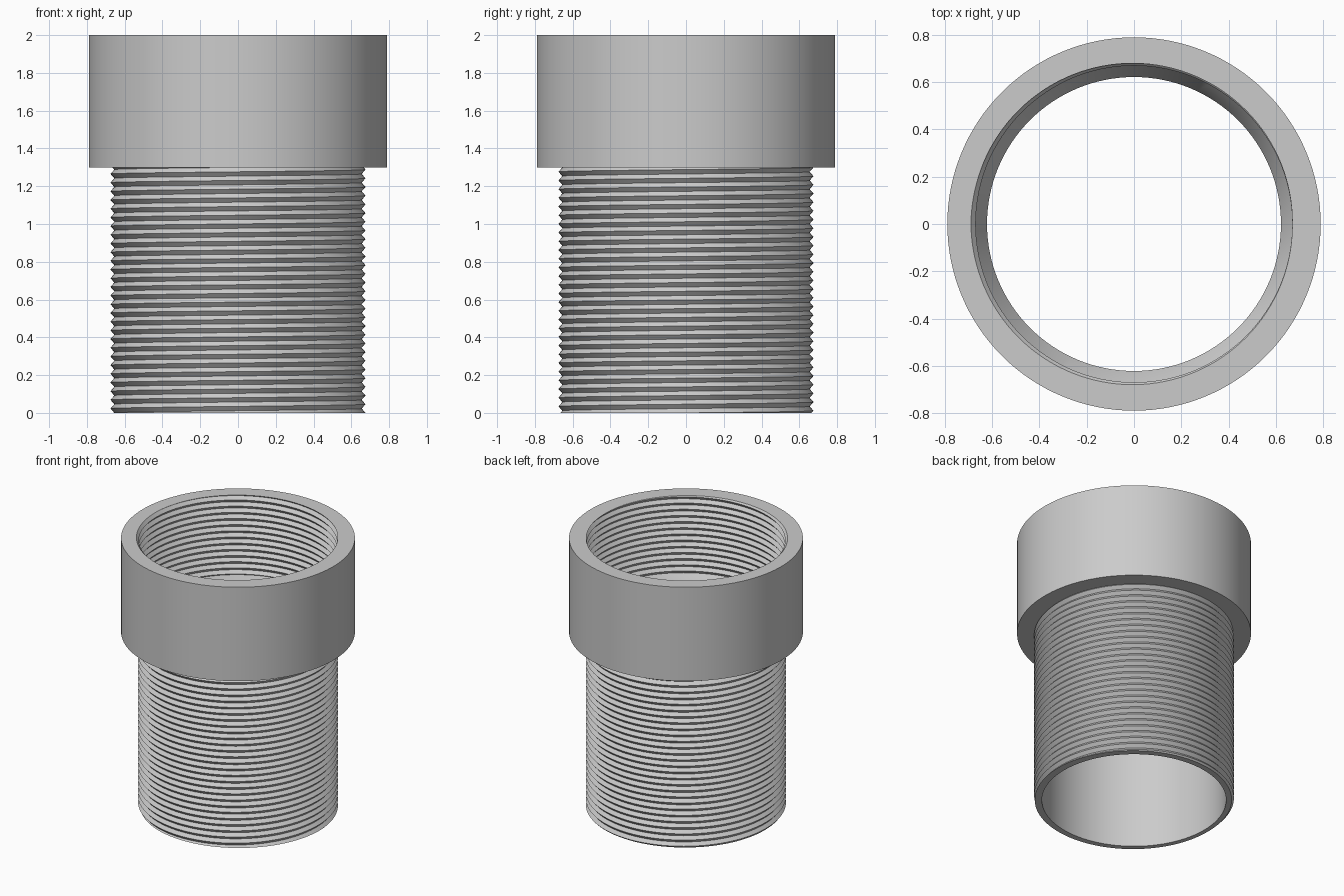
import bpy
import bmesh
from math import cos, sin, tau, floor, ceil

cube = bpy.data.objects.get("Cube")
if cube:
    bpy.data.objects.remove(cube, do_unlink=True)

SEGMENTS = 128
PITCH = 0.046
BORE, COLLAR_R = 0.622, 0.79
STEP, TOP, THREAD_END = 1.3, 2.0, 1.41

grey = bpy.data.materials.new("plain grey")
grey.use_nodes = True
colour = (0.6, 0.6, 0.6, 1)
grey.diffuse_color = colour
grey.node_tree.nodes["Principled BSDF"].inputs["Base Color"].default_value = colour


def thread(turn, z_low, z_high, r_root, r_crest, start):
    """Zigzag outline of a right-handed thread at one angle, bottom to top."""
    points = []
    first = floor(2 * z_low / PITCH) - 3
    last = ceil(2 * z_high / PITCH) + 3
    for k in range(first, last + 1):
        z = min(max((k / 2 + turn + start) * PITCH, z_low), z_high)
        phase = (z / PITCH - turn - start) % 1
        crest = abs(2 * phase - 1)
        points.append((r_root + (r_crest - r_root) * crest, z))
    return points


def sweep(name, outline):
    """Revolve a closed outline that shifts with the angle, then weld the seam."""
    bm = bmesh.new()
    columns = []
    for j in range(SEGMENTS + 1):
        turn = j / SEGMENTS
        a = tau * turn
        columns.append([bm.verts.new((r * cos(a), r * sin(a), z))
                        for r, z in outline(turn)])
    for left, right in zip(columns, columns[1:]):
        for i in range(len(left)):
            n = (i + 1) % len(left)
            bm.faces.new((left[i], right[i], right[n], left[n]))
    bmesh.ops.remove_doubles(bm, verts=bm.verts, dist=0.00002)
    bmesh.ops.recalc_face_normals(bm, faces=bm.faces)
    mesh = bpy.data.meshes.new(name)
    bm.to_mesh(mesh)
    bm.free()
    mesh.materials.append(grey)
    obj = bpy.data.objects.new(name, mesh)
    bpy.context.collection.objects.link(obj)
    bpy.ops.object.select_all(action="DESELECT")
    obj.select_set(True)
    bpy.context.view_layer.objects.active = obj
    bpy.ops.object.shade_smooth_by_angle()
    return obj


# Lower pipe: smooth bore, external thread
def pipe_outline(turn):
    return [(BORE, STEP), (BORE, 0)] + thread(turn, 0, STEP, 0.655, 0.675, 0)


# Upper collar: smooth outside, internal thread, tapered seat above the bore
def collar_outline(turn):
    inner = thread(turn, THREAD_END, TOP, 0.69, 0.67, (TOP / PITCH) % 1)
    return [(BORE, STEP), (COLLAR_R, STEP), (COLLAR_R, TOP)] + inner[::-1]


sweep("threaded_pipe", pipe_outline)
sweep("threaded_collar", collar_outline)
